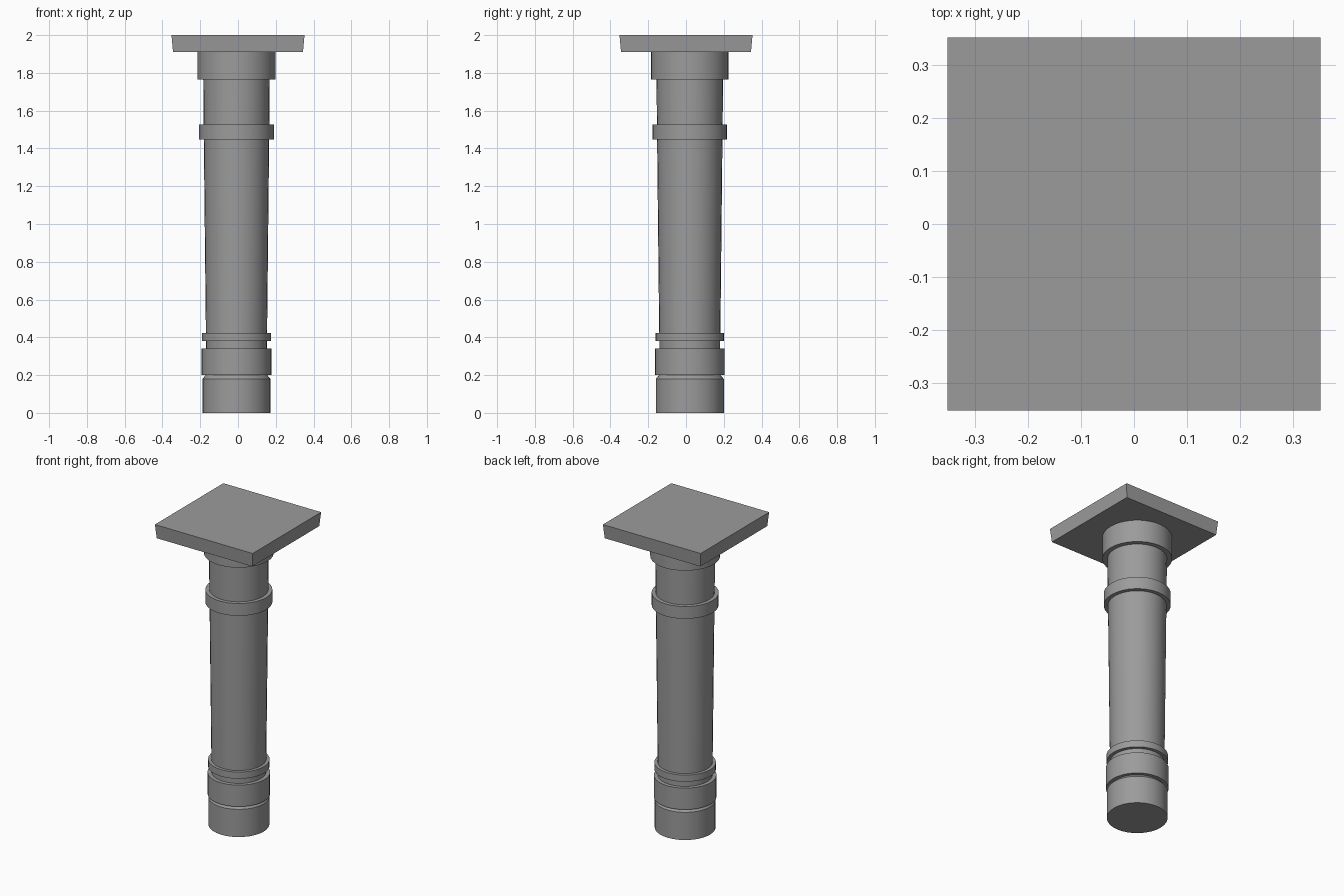
import bpy, bmesh, math

if "Cube" in bpy.data.objects:
    bpy.data.objects.remove(bpy.data.objects["Cube"])

# Column axis sits slightly off the slab centre
AXIS = (-0.008, 0.02)
SIDES = 32

stone = bpy.data.materials.new("grey stone")
stone.use_nodes = True
colour = (0.33, 0.33, 0.33, 1)
stone.diffuse_color = colour
stone.node_tree.nodes["Principled BSDF"].inputs["Base Color"].default_value = colour


def stack(name, profile, sides=SIDES, centre=AXIS, turn=0.0, smooth=True):
    """Closed solid from (radius, height) pairs, bottom to top."""
    bm = bmesh.new()
    rings = []
    for r, z in profile:
        angles = [turn + 2 * math.pi * i / sides for i in range(sides)]
        rings.append([bm.verts.new((centre[0] + r * math.cos(a),
                                    centre[1] + r * math.sin(a), z)) for a in angles])
    for low, high in zip(rings, rings[1:]):
        for i in range(sides):
            j = (i + 1) % sides
            bm.faces.new((low[i], low[j], high[j], high[i]))
    bm.faces.new(rings[0][::-1])
    bm.faces.new(rings[-1])
    mesh = bpy.data.meshes.new(name)
    bm.to_mesh(mesh)
    bm.free()
    mesh.materials.append(stone)
    obj = bpy.data.objects.new(name, mesh)
    bpy.context.collection.objects.link(obj)
    if smooth:
        bpy.ops.object.select_all(action="DESELECT")
        obj.select_set(True)
        bpy.context.view_layer.objects.active = obj
        bpy.ops.object.shade_smooth_by_angle(angle=math.radians(30))
    return obj


# Foot with a chamfered top edge
stack("base_drum", [(0.18, 0), (0.18, 0.18), (0.163, 0.2)])
# Bands around the lower shaft
stack("lower_band", [(0.185, 0.2), (0.185, 0.34)])
stack("neck", [(0.161, 0.34), (0.161, 0.38)])
stack("lower_ring", [(0.182, 0.38), (0.182, 0.424)])
# Shaft widening towards the top
stack("shaft", [(0.162, 0.424), (0.173, 1.448)])
stack("upper_ring", [(0.198, 1.448), (0.198, 1.528)])
stack("upper_shaft", [(0.174, 1.528), (0.176, 1.765)])
stack("capital", [(0.206, 1.765), (0.206, 1.91)])
# Square slab, slightly flared upwards
root2 = math.sqrt(2)
stack("top_slab", [(0.344 * root2, 1.91), (0.352 * root2, 2.0)],
      sides=4, centre=(0, 0), turn=math.pi / 4, smooth=False)
